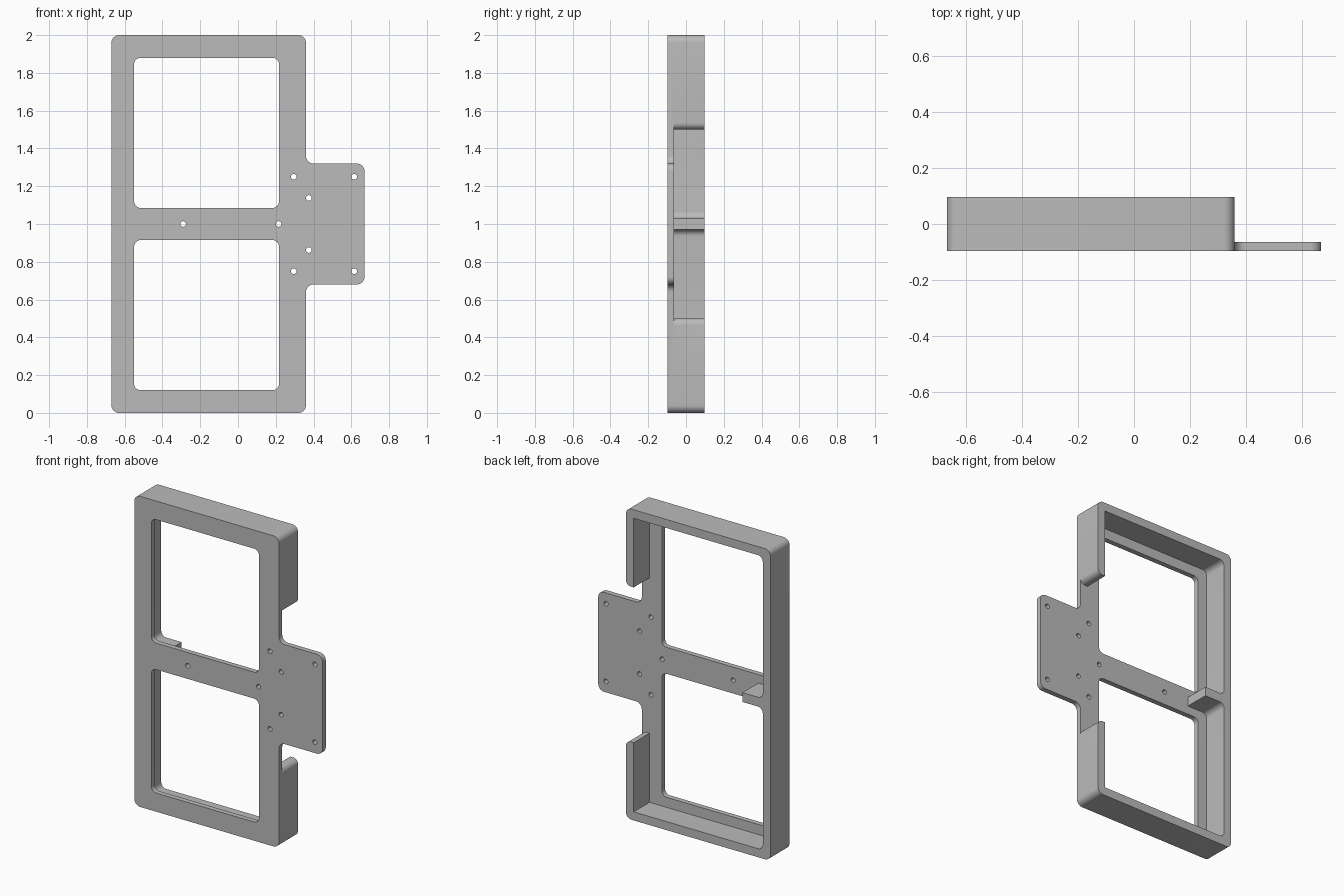
import bpy, bmesh, math
from mathutils import Vector

if "Cube" in bpy.data.objects:
    bpy.data.objects.remove(bpy.data.objects["Cube"])

FRONT, PLATE_BACK, BACK = -0.097, -0.064, 0.097

grey = bpy.data.materials.new("plain grey")
grey.diffuse_color = (0.5, 0.5, 0.5, 1)
grey.use_nodes = True
grey.node_tree.nodes["Principled BSDF"].inputs["Base Color"].default_value = grey.diffuse_color


def rounded(corners, steps=8):
    """Closed outline from (x, z, radius) corners, convex or concave."""
    pts = []
    for i, (x, z, r) in enumerate(corners):
        p = Vector((x, z))
        if r == 0:
            pts.append(p)
            continue
        a = (Vector(corners[i - 1][:2]) - p).normalized()
        b = (Vector(corners[(i + 1) % len(corners)][:2]) - p).normalized()
        centre = p + (a + b) * r          # all corners are right angles
        for k in range(steps + 1):
            t = math.pi / 2 * k / steps
            pts.append(centre - b * r * math.cos(t) - a * r * math.sin(t))
    return pts


def box(x0, x1, z0, z1, r):
    return rounded([(x0, z0, r), (x1, z0, r), (x1, z1, r), (x0, z1, r)])


def circle(x, z, r, n=20):
    return [Vector((x + r * math.cos(2 * math.pi * k / n),
                    z + r * math.sin(2 * math.pi * k / n))) for k in range(n)]


def slab(name, loops, y0, y1):
    """Fill the outlines (first outer, rest holes) and extrude along y."""
    bm = bmesh.new()
    for pts in loops:
        vs = [bm.verts.new((p.x, y0, p.y)) for p in pts]
        for i, v in enumerate(vs):
            bm.edges.new((vs[i - 1], v))
    bmesh.ops.triangle_fill(bm, use_beauty=True, edges=bm.edges[:], normal=(0, -1, 0))
    ext = bmesh.ops.extrude_face_region(bm, geom=bm.faces[:], use_keep_orig=True)
    moved = [g for g in ext["geom"] if isinstance(g, bmesh.types.BMVert)]
    bmesh.ops.translate(bm, verts=moved, vec=(0, y1 - y0, 0))
    bmesh.ops.recalc_face_normals(bm, faces=bm.faces[:])
    me = bpy.data.meshes.new(name)
    bm.to_mesh(me)
    bm.free()
    me.materials.append(grey)
    ob = bpy.data.objects.new(name, me)
    bpy.context.collection.objects.link(ob)
    return ob


L, R, TAB = -0.67, 0.36, 0.67

# Front plate with side tab, two windows and screw holes
outline = rounded([(L, 0, .04), (R, 0, .04), (R, .68, .04), (TAB, .68, .04),
                   (TAB, 1.32, .04), (R, 1.32, .04), (R, 2, .04), (L, 2, .04)])
windows = [box(-.55, .217, z, z + .795, .035) for z in (.12, 1.085)]
holes = [circle(x, 1 + s * dz, .015)
         for x, dz in ((.295, .25), (.615, .25), (.375, .138)) for s in (-1, 1)]
holes += [circle(x, 1, .015) for x in (-.29, .215)]
plate = slab("front_plate", [outline] + windows + holes, FRONT, PLATE_BACK)

# Rim wall, open at the tab side, with a short rib on the opposite wall
T = 0.055
li, ri = L + T, R - T
rim = rounded([(R, 1.5, .035), (R, 2, .04), (L, 2, .04), (L, 0, .04), (R, 0, .04),
               (R, .5, .035), (ri, .5, 0), (ri, T, 0), (li, T, .035),
               (li, .97, .035), (-.47, .97, 0), (-.47, 1.03, 0), (li, 1.03, .035),
               (li, 2 - T, .035), (ri, 2 - T, 0), (ri, 1.5, 0)])
wall = slab("rim_wall", [rim], PLATE_BACK, BACK)

# Merge into one solid frame
bpy.context.view_layer.objects.active = plate
plate.select_set(True)
mod = plate.modifiers.new("join", 'BOOLEAN')
mod.operation, mod.solver, mod.object = 'UNION', 'EXACT', wall
bpy.ops.object.modifier_apply(modifier="join")
bpy.data.objects.remove(wall)
plate.name = "mounting_frame"
bpy.ops.object.shade_smooth_by_angle(angle=math.radians(30))
